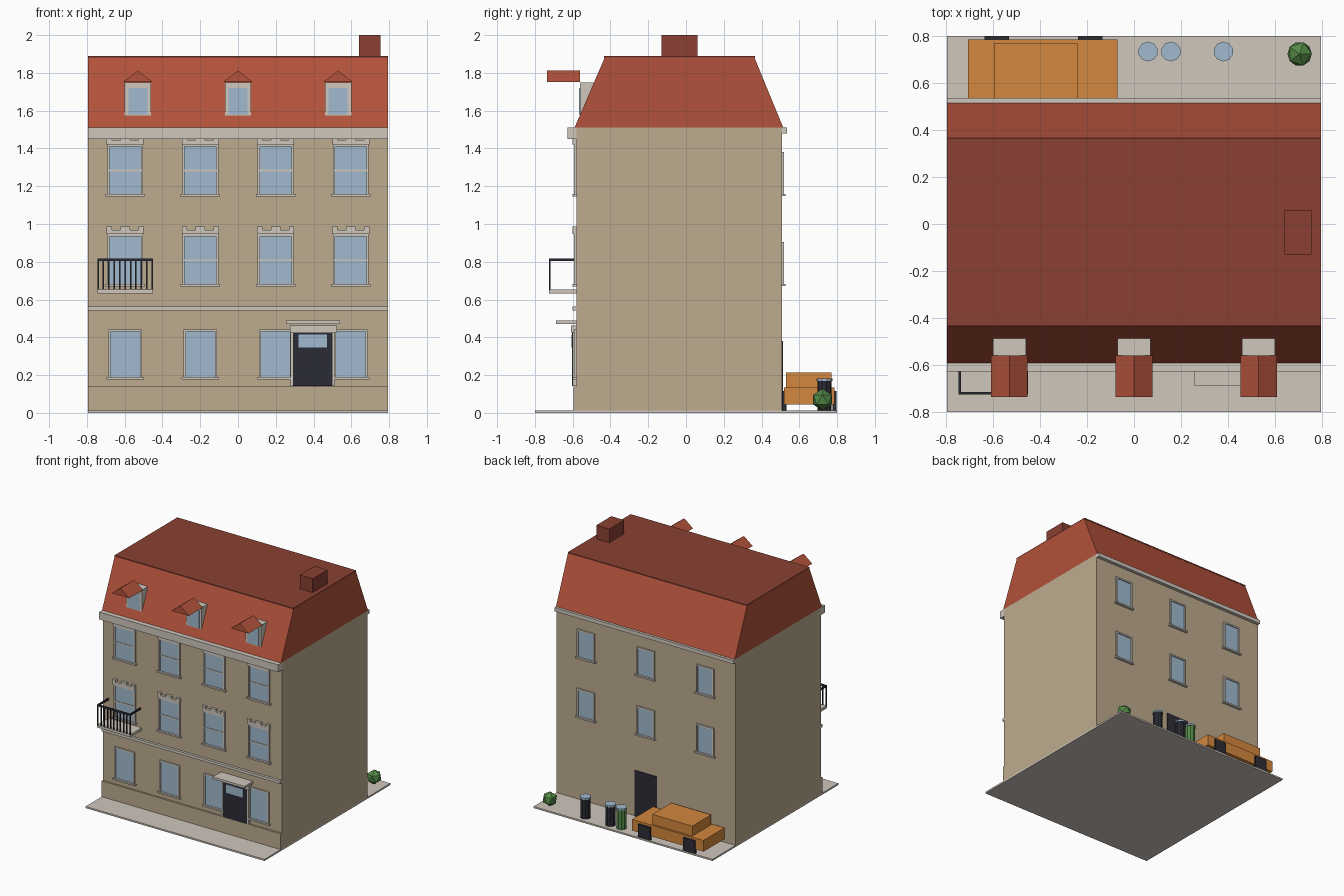
import bpy, bmesh
from mathutils import Matrix, Vector

if "Cube" in bpy.data.objects:
    bpy.data.objects.remove(bpy.data.objects["Cube"])


def material(name, *srgb):
    lin = [((c + 0.055) / 1.055) ** 2.4 for c in srgb] + [1]
    m = bpy.data.materials.new(name)
    m.use_nodes = True
    m.diffuse_color = lin
    m.node_tree.nodes["Principled BSDF"].inputs["Base Color"].default_value = lin
    return m


STUCCO = material("stucco", 0.74, 0.67, 0.56)
TRIM = material("pale stone", 0.81, 0.78, 0.74)
TILE = material("roof tile", 0.70, 0.32, 0.23)
BRICK = material("dark red", 0.54, 0.25, 0.20)
GLASS = material("glass", 0.63, 0.73, 0.81)
DARK = material("dark metal", 0.17, 0.17, 0.21)
ORANGE = material("orange paint", 0.83, 0.53, 0.24)
GREEN = material("green", 0.33, 0.54, 0.28)


def finish(name, bm, mat):
    bmesh.ops.recalc_face_normals(bm, faces=bm.faces)
    mesh = bpy.data.meshes.new(name)
    bm.to_mesh(mesh)
    bm.free()
    mesh.materials.append(mat)
    ob = bpy.data.objects.new(name, mesh)
    bpy.context.collection.objects.link(ob)
    return ob


def boxes(name, mat, *spans):
    """One object from boxes, each given as (x0, x1, y0, y1, z0, z1)."""
    bm = bmesh.new()
    for x0, x1, y0, y1, z0, z1 in spans:
        mid = Vector((x0 + x1, y0 + y1, z0 + z1)) / 2
        size = Matrix.Diagonal((x1 - x0, y1 - y0, z1 - z0, 1))
        bmesh.ops.create_cube(bm, size=1, matrix=Matrix.Translation(mid) @ size)
    return finish(name, bm, mat)


def prism(name, mat, points, push):
    """Extrude a closed outline along a vector."""
    bm = bmesh.new()
    face = bm.faces.new([bm.verts.new(p) for p in points])
    ext = bmesh.ops.extrude_face_region(bm, geom=[face])["geom"]
    verts = [v for v in ext if isinstance(v, bmesh.types.BMVert)]
    bmesh.ops.translate(bm, verts=verts, vec=push)
    return finish(name, bm, mat)


def drum(name, mat, x, y, z0, z1, r):
    bm = bmesh.new()
    bmesh.ops.create_cone(bm, cap_ends=True, segments=10, radius1=r, radius2=r, depth=z1 - z0,
                          matrix=Matrix.Translation((x, y, (z0 + z1) / 2)))
    return finish(name, bm, mat)


HALF = 0.795            # half the building width
FRONT, BACK = -0.58, 0.508


def window(name, x, z0, z1, w, wall, out, rail=False, crown=False):
    """Glass, frame and sill on a wall; out is the outward y direction."""
    def span(x0, x1, depth, a, b):
        return (x + x0, x + x1, *sorted((wall - out * 0.01, wall + out * depth)), a, b)
    t = 0.012
    boxes(name + "_glass", GLASS, span(-w, w, 0.004, z0, z1))
    parts = [span(-w - t, -w, 0.012, z0, z1), span(w, w + t, 0.012, z0, z1),
             span(-w - t, w + t, 0.012, z1, z1 + t),
             span(-w - 0.022, w + 0.022, 0.02, z0 - t, z0)]
    if rail:
        mid = (z0 + z1) / 2
        parts.append(span(-w, w, 0.008, mid - 0.005, mid + 0.005))
    if crown:
        top = z1 + t
        parts.append(span(-0.098, 0.098, 0.02, top, top + 0.022))
        for a, b in ((-0.098, -0.07), (-0.025, 0.025), (0.07, 0.098)):
            parts.append(span(a, b, 0.02, top + 0.022, top + 0.04))
    boxes(name + "_frame", TRIM, *parts)


# Pavement, walls and mouldings
boxes("pavement", TRIM, (-HALF, HALF, -0.8, 0.8, 0, 0.013))
boxes("walls", STUCCO, (-HALF, HALF, FRONT, BACK, 0.01, 1.51))
boxes("plinth", STUCCO, (-HALF, HALF, -0.595, FRONT + 0.01, 0.01, 0.14))
boxes("string_course", TRIM, (-HALF, HALF, -0.6, FRONT + 0.01, 0.542, 0.564))
boxes("front_cornice", TRIM, (-HALF, HALF, -0.628, FRONT + 0.01, 1.45, 1.51))
boxes("back_cornice", TRIM, (-HALF, HALF, BACK - 0.01, 0.535, 1.48, 1.51))

# Mansard roof and chimney
slope = [(-0.59, 1.51), (0.515, 1.51), (0.362, 1.882), (-0.43, 1.882)]
prism("mansard_roof", TILE, [(-HALF, y, z) for y, z in slope], (2 * HALF, 0, 0))
boxes("roof_top", BRICK, (-HALF, HALF, -0.433, 0.365, 1.88, 1.89))
boxes("chimney", BRICK, (0.64, 0.755, -0.13, 0.06, 1.885, 2))

# Dormers
for i, x in enumerate((-0.53, 0, 0.53)):
    boxes(f"dormer_{i}", TRIM, (x - 0.07, x + 0.07, -0.562, -0.48, 1.575, 1.75))
    boxes(f"dormer_glass_{i}", GLASS, (x - 0.05, x + 0.05, -0.567, -0.56, 1.58, 1.72))
    prism(f"dormer_roof_{i}", TILE, [(x - 0.078, -0.735, 1.752), (x + 0.078, -0.735, 1.752),
                                     (x, -0.735, 1.812)], (0, 0.175, 0))

# Windows
for i, x in enumerate((-0.597, -0.199, 0.199, 0.597)):
    window(f"ground_window_{i}", x, 0.19, 0.43, 0.077, FRONT, -1)
    window(f"middle_window_{i}", x, 0.682, 0.934, 0.083, FRONT, -1, True, True)
    window(f"upper_window_{i}", x, 1.158, 1.41, 0.083, FRONT, -1, True, True)
for i, x in enumerate((-0.53, 0, 0.53)):
    for level, z in (("lower", 0.683), ("upper", 1.159)):
        window(f"back_{level}_window_{i}", x, z, z + 0.21, 0.066, BACK, 1)

# Doors
boxes("front_door", DARK, (0.29, 0.5, -0.603, FRONT, 0.142, 0.426))
boxes("front_door_glass", GLASS, (0.32, 0.47, -0.607, -0.6, 0.347, 0.415))
boxes("front_door_frame", TRIM, (0.275, 0.525, -0.61, FRONT, 0.426, 0.463),
      (0.278, 0.29, -0.6, FRONT, 0.142, 0.426), (0.5, 0.512, -0.6, FRONT, 0.142, 0.426))
boxes("door_canopy", TRIM, (0.255, 0.54, -0.687, FRONT, 0.47, 0.488))
boxes("back_door", DARK, (-0.1, 0.1, BACK - 0.01, BACK + 0.006, 0.01, 0.38))

# Balcony
L, R, OUT = -0.745, -0.45, -0.725
boxes("balcony_slab", TRIM, (L, R, OUT, FRONT, 0.632, 0.653))
boxes("balcony_rail", DARK, (L, R, OUT, OUT + 0.01, 0.803, 0.817),
      (L, L + 0.01, OUT, -0.59, 0.803, 0.817), (R - 0.01, R, OUT, -0.59, 0.803, 0.817))
step = (R - L - 0.008) / 10
boxes("balusters", DARK, *[(L + i * step, L + i * step + 0.008, OUT, OUT + 0.008, 0.65, 0.805)
                           for i in range(11)])

# Parked car
boxes("car_body", ORANGE, (-0.705, -0.07, 0.518, 0.785, 0.045, 0.135))
boxes("car_cabin", ORANGE, (-0.595, -0.24, 0.53, 0.77, 0.13, 0.215))
boxes("car_wheels", DARK, *[(x, x + 0.104, y, y + 0.022, 0.01, 0.117)
                            for x in (-0.636, -0.237) for y in (0.51, 0.775)])

# Bins and bush
for i, (x, mat) in enumerate(((0.06, GREEN), (0.157, DARK), (0.38, DARK))):
    drum(f"bin_{i}", mat, x, 0.733, 0.012, 0.168, 0.038)
    drum(f"bin_lid_{i}", GLASS, x, 0.733, 0.168, 0.182, 0.042)
bush = bmesh.new()
bmesh.ops.create_icosphere(bush, subdivisions=1, radius=0.058,
                           matrix=Matrix.Translation((0.704, 0.723, 0.07)))
finish("bush", bush, GREEN)
